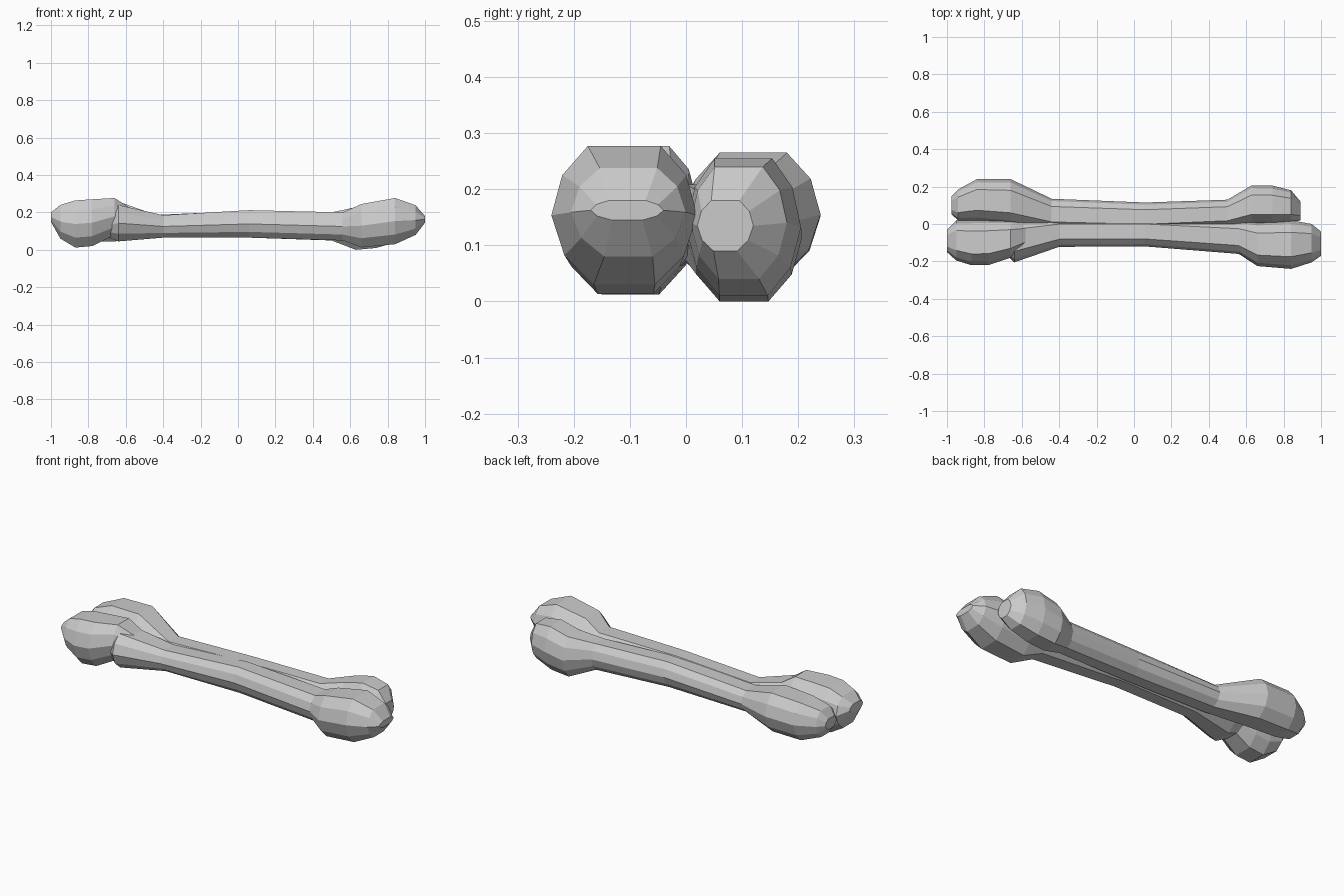
import bpy, bmesh

if "Cube" in bpy.data.objects:
    bpy.data.objects.remove(bpy.data.objects["Cube"])

# Normalised ten-sided cross-section (y, z)
SECTION = [(-.5, 1), (-.85, .58), (-1, 0), (-.82, -.58), (-.42, -1),
           (.42, -1), (.82, -.58), (1, 0), (.85, .58), (.5, 1)]


def loft(name, rings):
    """Skin a row of sections along x; each ring is x, y min, y max, z min, z max."""
    bm = bmesh.new()
    loops = []
    for x, y0, y1, z0, z1 in rings:
        cy, cz, ry, rz = (y0 + y1) / 2, (z0 + z1) / 2, (y1 - y0) / 2, (z1 - z0) / 2
        loops.append([bm.verts.new((x, cy + a * ry, cz + b * rz)) for a, b in SECTION])
    n = len(SECTION)
    for p, q in zip(loops, loops[1:]):
        for i in range(n):
            j = (i + 1) % n
            bm.faces.new((p[i], p[j], q[j], q[i]))
    bm.faces.new(loops[0])
    bm.faces.new(loops[-1])
    bmesh.ops.recalc_face_normals(bm, faces=bm.faces)
    me = bpy.data.meshes.new(name)
    bm.to_mesh(me)
    bm.free()
    ob = bpy.data.objects.new(name, me)
    bpy.context.collection.objects.link(ob)
    return ob


# Front half of the shaft, with the right front knuckle
bone = loft("bone", [
    (-.73, -.12, .0, .08, .18), (-.64, -.205, .03, .045, .24),
    (-.4, -.122, .04, .065, .185), (.06, -.12, .04, .065, .212),
    (.56, -.16, .02, .05, .2), (.66, -.225, .01, .013, .245),
    (.84, -.24, .02, .03, .277), (.95, -.205, .0, .08, .238),
    (1, -.17, -.04, .145, .18)])

# Left front knuckle, notched against the shaft
knuckle = loft("front_left_knuckle", [
    (-1, -.15, -.03, .15, .2), (-.95, -.195, .02, .06, .24),
    (-.87, -.22, .022, .012, .264), (-.78, -.22, .025, .02, .27),
    (-.66, -.18, .02, .08, .277), (-.54, -.11, .01, .12, .2)])

# Back half of the shaft, with both back knuckles
back = loft("back_half", [
    (-.975, .05, .15, .12, .18), (-.94, .02, .185, .075, .225),
    (-.84, .018, .24, .045, .26), (-.66, .0, .24, .045, .265),
    (-.44, -.03, .135, .065, .187), (.06, -.04, .115, .065, .208),
    (.5, -.02, .13, .05, .2), (.63, .0, .207, .0, .228),
    (.74, .0, .205, .01, .255), (.84, .008, .18, .04, .24),
    (.89, .02, .12, .09, .18)])

# Fuse the parts into one skin
bpy.context.view_layer.objects.active = bone
for part in (knuckle, back):
    mod = bone.modifiers.new("fuse", 'BOOLEAN')
    mod.operation = 'UNION'
    mod.solver = 'EXACT'
    mod.object = part
    bpy.ops.object.modifier_apply(modifier=mod.name)
    bpy.data.objects.remove(part)
